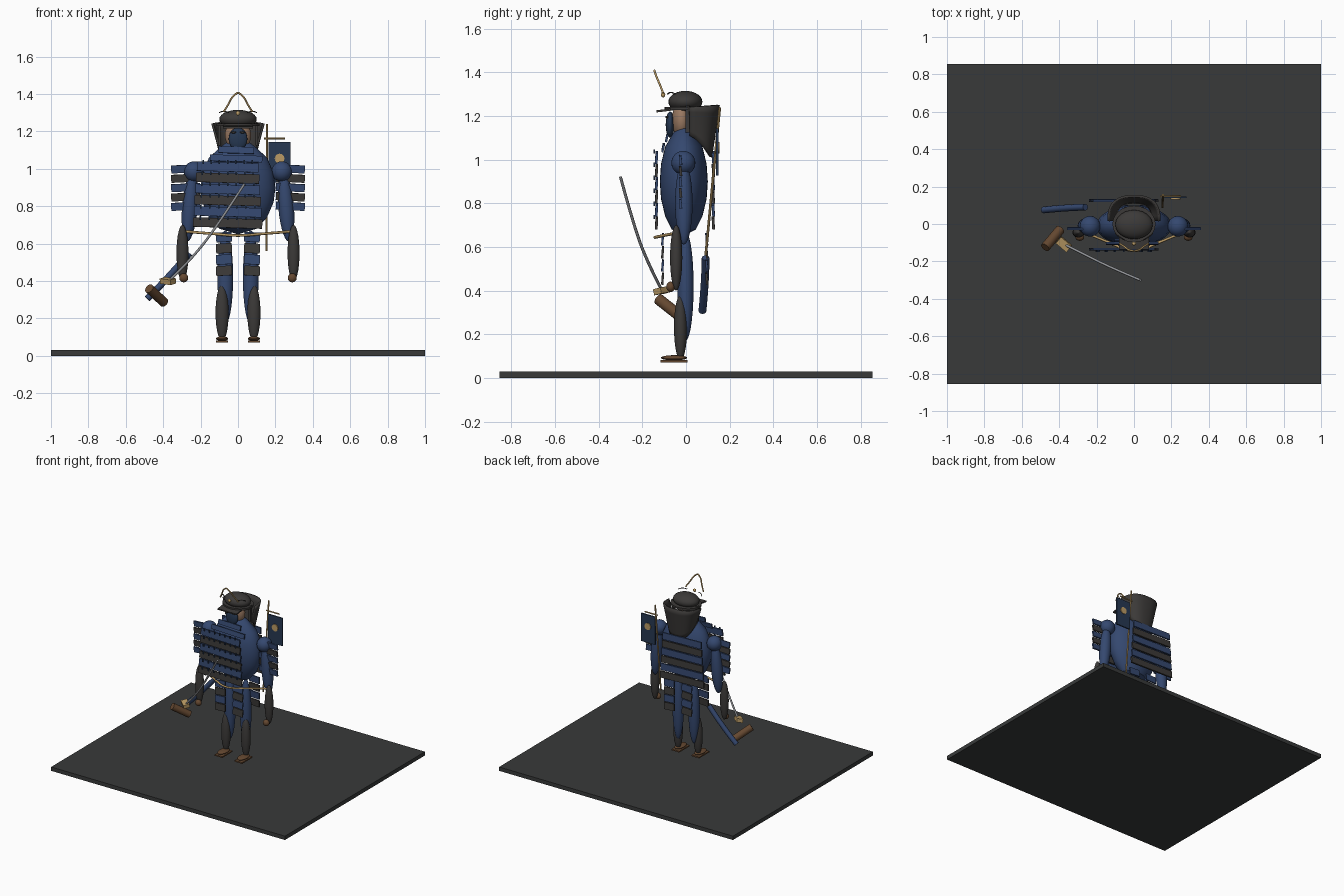
import bpy, math
from mathutils import Vector

if "Cube" in bpy.data.objects:
    bpy.data.objects.remove(bpy.data.objects["Cube"])

def mat(name, r, g, b):
    m = bpy.data.materials.new(name)
    m.diffuse_color = (r, g, b, 1)
    m.use_nodes = True
    m.node_tree.nodes["Principled BSDF"].inputs["Base Color"].default_value = m.diffuse_color
    return m

NAVY = mat("navy", 0.035, 0.065, 0.16)
DEEP = mat("deep_blue", 0.02, 0.04, 0.085)
DARK = mat("dark_iron", 0.045, 0.042, 0.04)
STONE = mat("stone", 0.04, 0.042, 0.042)
BROWN = mat("leather", 0.13, 0.065, 0.03)
GOLD = mat("gold", 0.5, 0.33, 0.13)
SKIN = mat("skin", 0.32, 0.19, 0.12)
STEEL = mat("steel", 0.32, 0.33, 0.35)

def finish(o, name, m, smooth=True):
    o.name = name
    o.data.materials.append(m)
    if smooth:
        bpy.ops.object.shade_smooth_by_angle()
    return o

def ball(name, loc, size, m, rot=(0, 0, 0)):
    bpy.ops.mesh.primitive_uv_sphere_add(segments=24, ring_count=14, location=loc, rotation=rot)
    bpy.context.object.scale = size
    return finish(bpy.context.object, name, m)

def box(name, loc, size, m, rot=(0, 0, 0)):
    bpy.ops.mesh.primitive_cube_add(size=1, location=loc, rotation=rot)
    bpy.context.object.scale = size
    return finish(bpy.context.object, name, m, False)

def rod(name, a, b, r, m, sides=16):
    a, b = Vector(a), Vector(b)
    d = b - a
    bpy.ops.mesh.primitive_cylinder_add(vertices=sides, radius=r, depth=d.length, location=(a + b) / 2,
                                        rotation=d.to_track_quat('Z', 'Y').to_euler())
    return finish(bpy.context.object, name, m)

def tube(name, pts, r, m):
    c = bpy.data.curves.new(name, 'CURVE')
    c.dimensions, c.bevel_depth, c.bevel_resolution, c.use_fill_caps = '3D', r, 2, True
    s = c.splines.new('NURBS')
    s.points.add(len(pts) - 1)
    for p, q in zip(s.points, pts):
        p.co = (*q, 1)
    s.order_u, s.use_endpoint_u = 3, True
    o = bpy.data.objects.new(name, c)
    bpy.context.collection.objects.link(o)
    c.materials.append(m)
    return o

def mesh(name, verts, faces, m):
    me = bpy.data.meshes.new(name)
    me.from_pydata(verts, [], faces)
    o = bpy.data.objects.new(name, me)
    bpy.context.collection.objects.link(o)
    bpy.context.view_layer.objects.active = o
    bpy.ops.object.select_all(action='DESELECT')
    o.select_set(True)
    return finish(o, name, m)

# base slab
box("base_slab", (0, 0, 0.015), (2, 1.71, 0.03), STONE)

# torso, turned from an egg profile
prof = [(0.0, 0.65), (0.1, 0.68), (0.155, 0.74), (0.19, 0.82), (0.2, 0.9), (0.19, 0.98),
        (0.155, 1.06), (0.09, 1.12), (0.05, 1.15), (0.0, 1.155)]
N = 32
tv = [(r * math.cos(2 * math.pi * k / N), r * 0.55 * math.sin(2 * math.pi * k / N) - 0.01, z)
      for r, z in prof for k in range(N)]
tf = [(i * N + k, i * N + (k + 1) % N, (i + 1) * N + (k + 1) % N, (i + 1) * N + k)
      for i in range(len(prof) - 1) for k in range(N)]
mesh("torso", tv, tf, NAVY)

# paired limbs
for s, side in ((-1, "right"), (1, "left")):
    box(side + "_sandal", (s * 0.085, -0.055, 0.076), (0.065, 0.125, 0.01), BROWN)
    ball(side + "_foot", (s * 0.085, -0.055, 0.092), (0.033, 0.06, 0.012), BROWN)
    ball(side + "_thigh", (s * 0.068, -0.002, 0.42), (0.042, 0.037, 0.25), NAVY)
    ball(side + "_greave", (s * 0.085, -0.025, 0.23), (0.035, 0.03, 0.15), DARK)
    ball(side + "_shoulder", (s * 0.235, -0.012, 0.985), (0.055, 0.055, 0.055), NAVY)
    ball(side + "_upper_arm", (s * 0.257, -0.01, 0.8), (0.042, 0.04, 0.19), NAVY, (0, s * -0.08, 0))
    ball(side + "_forearm", (s * 0.297, -0.045, 0.55), (0.032, 0.028, 0.15), DARK)
    ball(side + "_hand", (s * 0.29, -0.07, 0.417), (0.024, 0.02, 0.024), BROWN)
    # shoulder guard plates
    for i in range(5):
        z = 1.0 - i * 0.05
        box(side + "_shoulder_plate", (s * 0.28, -0.025, z), (0.155, 0.012, 0.042),
            (NAVY, DARK)[i % 2], (0.1, s * 0.05, 0))
    # skirt plates, front and back
    for y, t in ((-0.107, 1), (0.095, -1)):
        for i in range(4):
            box(side + "_skirt_plate", (s * 0.075, y, 0.635 - i * 0.06), (0.085, 0.01, 0.052),
                (NAVY, DARK)[i % 2], (t * -0.08, s * 0.06, 0))
    # cheek guard
    box(side + "_cheek_guard", (s * 0.1, 0.008, 1.185), (0.014, 0.022, 0.12), DARK)

# lamellar rows, front and back
for y, t, part in ((-0.135, -1, "chest"), (0.125, 1, "back")):
    for i in range(6):
        z = 1.01 - i * 0.06
        w = 0.33 + 0.008 * i
        box(part + "_plate", (-0.055, y, z), (w, 0.012, 0.05), (NAVY, DARK)[i % 2], (t * 0.06, 0.03, 0))
        if t < 0:
            for k in range(7):
                x = -0.055 + (k - 3) * w / 7.5
                box("lacing", (x, y - 0.01, z + 0.027), (0.008, 0.008, 0.02), DEEP)
for i, (y, z, w) in enumerate(((-0.105, 1.055, 0.28), (-0.088, 1.1, 0.19))):
    box("throat_plate", (-0.01, y, z), (w, 0.01, 0.035), NAVY, (-0.2, 0.03, 0))

# head, mask and helmet
ball("head", (0, -0.02, 1.18), (0.07, 0.045, 0.085), SKIN)
ball("face_mask", (0, -0.073, 1.16), (0.05, 0.02, 0.06), DEEP)
for s in (-1, 1):
    ball("eye_slit", (s * 0.024, -0.087, 1.195), (0.015, 0.008, 0.006), DARK)
ball("helmet_bowl", (0, -0.003, 1.265), (0.1, 0.078, 0.05), DARK)
rod("helmet_brim", (0, 0, 1.228), (0, 0, 1.242), 0.115, DARK, 32).scale[1] = 0.85
box("visor", (0, -0.095, 1.226), (0.16, 0.08, 0.01), DARK, (0.12, 0, 0))

# flared neck guard behind the head
M, R = 24, 6
gv = []
for j in range(R + 1):
    f = j / R
    for k in range(M + 1):
        a = math.pi * k / M
        c, q = math.cos(a), math.sin(a)
        cx = math.copysign(abs(c) ** 0.8, c)
        bottom = 1.11 - 0.1 * q
        z = bottom + (1.24 + 0.01 * q - bottom) * f
        gv.append(((0.105 + 0.038 * f) * cx, 0.015 + (0.105 + 0.035 * f) * q ** 0.75, z))
W = M + 1
gf = [(j * W + k, j * W + k + 1, (j + 1) * W + k + 1, (j + 1) * W + k) for j in range(R) for k in range(M)]
g = mesh("neck_guard", gv, gf, DARK)
sol = g.modifiers.new("thickness", 'SOLIDIFY')
sol.thickness = 0.012

# helmet crest
for s in (-1, 1):
    tube("crest_horn", [(0, -0.145, 1.408), (s * 0.03, -0.14, 1.39), (s * 0.05, -0.12, 1.345),
                        (s * 0.077, -0.105, 1.305)], 0.005, GOLD)
    tube("crest_cord", [(s * 0.05, -0.085, 1.3), (s * 0.08, -0.07, 1.315), (s * 0.1, -0.05, 1.3)], 0.003, DARK)
ball("crest_boss", (0, -0.105, 1.297), (0.012, 0.01, 0.012), GOLD)

# belt cord
tube("belt_cord", [(-0.29, -0.035, 0.665), (-0.15, -0.09, 0.655), (0, -0.16, 0.64),
                   (0.15, -0.09, 0.655), (0.29, -0.035, 0.665)], 0.007, GOLD)

# back banner
rod("banner_pole", (0.152, 0.09, 0.56), (0.155, 0.155, 1.24), 0.006, GOLD, 10)
rod("banner_crossbar", (0.14, 0.148, 1.163), (0.25, 0.148, 1.163), 0.005, GOLD, 10)
box("banner_cloth", (0.222, 0.143, 1.035), (0.12, 0.01, 0.215), DEEP)
rod("banner_disc", (0.222, 0.132, 1.055), (0.222, 0.154, 1.055), 0.026, GOLD, 24)

# scabbard
tube("scabbard", [(-0.26, 0.09, 0.55), (-0.36, 0.088, 0.43), (-0.485, 0.075, 0.305)], 0.018, NAVY)

# sword
box("sword_guard", (-0.375, -0.108, 0.4), (0.075, 0.045, 0.028), GOLD, (0.2, 0.1, -0.7))
rod("sword_grip", (-0.475, -0.125, 0.36), (-0.395, -0.03, 0.285), 0.026, BROWN)
blade = [(-0.37, -0.11, 0.40), (-0.26, -0.165, 0.505), (-0.12, -0.235, 0.68), (0.035, -0.3, 0.92)]
tube("sword_blade", blade, 0.007, STEEL)
